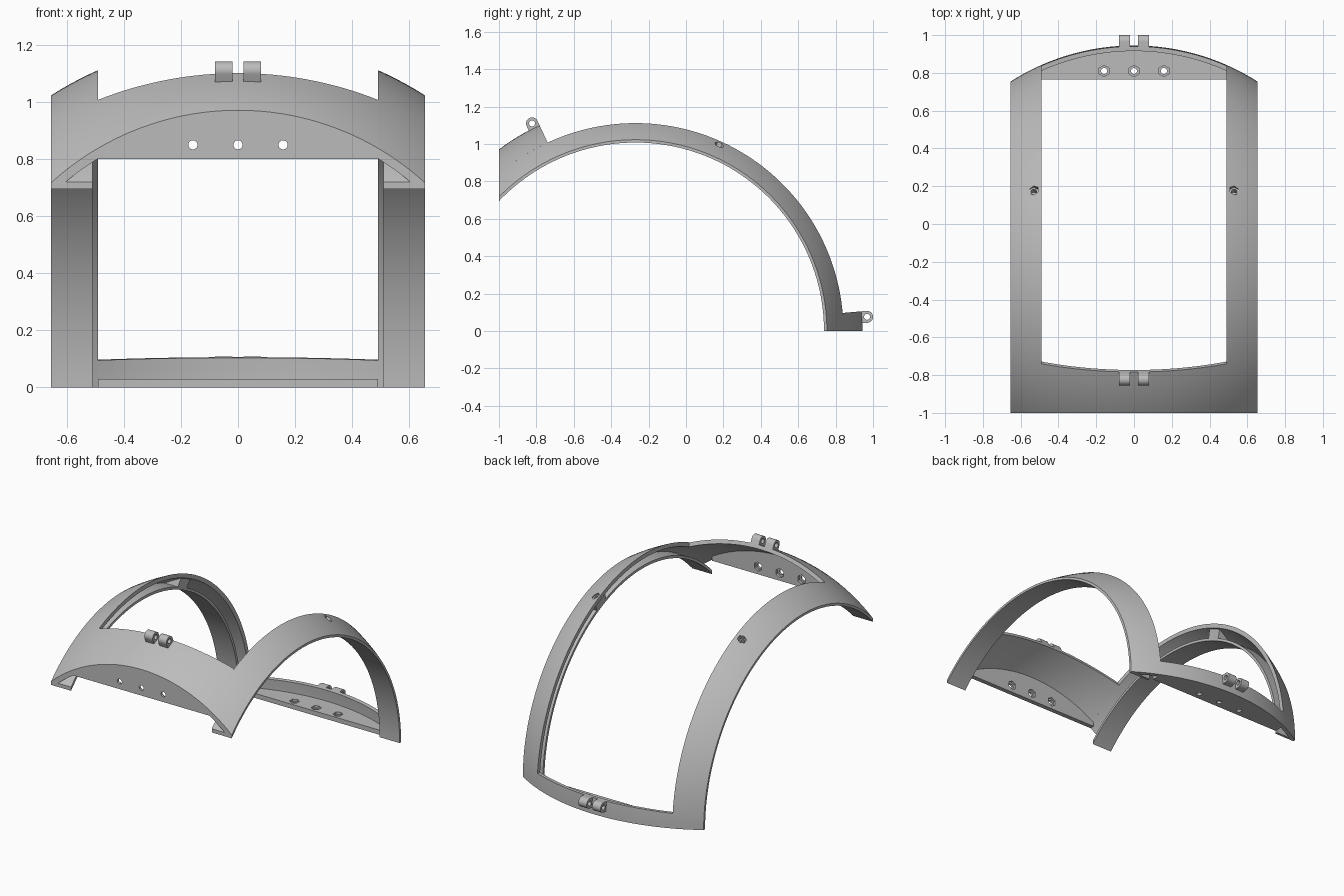
import bpy, bmesh, math
from mathutils import Vector, Matrix

if "Cube" in bpy.data.objects:
    bpy.data.objects.remove(bpy.data.objects["Cube"])

CY = -0.27                 # sphere centre in y (z = 0)
R_OUT, R_IN = 1.215, 1.19  # spherical skin
OPEN, EDGE = 0.49, 0.655   # half widths of opening and frame
FLANGE_IN, FLANGE_OUT = 1.008, 1.025
BACK, FRONT = 5, 115       # angles bounding the opening
BOLT = 65.8

grey = bpy.data.materials.new("Plain grey")
grey.use_nodes = True
grey.diffuse_color = (0.5, 0.5, 0.5, 1)
grey.node_tree.nodes["Principled BSDF"].inputs["Base Color"].default_value = (0.5, 0.5, 0.5, 1)


def finish(name, bm):
    bmesh.ops.recalc_face_normals(bm, faces=bm.faces[:])
    mesh = bpy.data.meshes.new(name)
    bm.to_mesh(mesh)
    bm.free()
    mesh.materials.append(grey)
    ob = bpy.data.objects.new(name, mesh)
    bpy.context.collection.objects.link(ob)
    return ob


def polar(x, r, deg):
    a = math.radians(deg)
    return Vector((x, CY + r * math.cos(a), r * math.sin(a)))


def span(a, b, n):
    return [a + (b - a) * i / n for i in range(n + 1)]


def arc(radius, a, b, n):
    return [(x, math.sqrt(radius ** 2 - x * x)) for x in span(a, b, n)]


def loft(name, rings, trim=False):
    """Skin a row of equal closed outlines and cap the ends."""
    bm = bmesh.new()
    rows = [[bm.verts.new(p) for p in ring] for ring in rings]
    for a, b in zip(rows, rows[1:]):
        for i in range(len(a)):
            j = (i + 1) % len(a)
            bm.faces.new((a[i], a[j], b[j], b[i]))
    bm.faces.new(rows[0])
    bm.faces.new(rows[-1])
    if trim:  # flat front end
        cut = bmesh.ops.bisect_plane(bm, geom=bm.verts[:] + bm.edges[:] + bm.faces[:],
                                     plane_co=(0, -1, 0), plane_no=(0, -1, 0), clear_outer=True)
        edges = [e for e in cut["geom_cut"] if isinstance(e, bmesh.types.BMEdge)]
        bmesh.ops.contextual_create(bm, geom=edges)
    return finish(name, bm)


def sweep(name, profile, start, end, steps, trim=False):
    return loft(name, [[polar(x, r, t) for x, r in profile] for t in span(start, end, steps)], trim)


def drill(ob, holes):
    """Cut cylinders given as (from, to, radius, sides)."""
    for p, q, radius, sides in holes:
        p, q = Vector(p), Vector(q)
        bm = bmesh.new()
        turn = (q - p).to_track_quat('Z', 'Y').to_matrix().to_4x4()
        bmesh.ops.create_cone(bm, cap_ends=True, segments=sides, radius1=radius, radius2=radius,
                              depth=(q - p).length, matrix=Matrix.Translation((p + q) / 2) @ turn)
        cutter = finish("hole_cutter", bm)
        cutter.hide_render = True
        mod = ob.modifiers.new("hole", 'BOOLEAN')
        mod.operation, mod.solver, mod.object = 'DIFFERENCE', 'EXACT', cutter
        bpy.context.view_layer.objects.active = ob
        bpy.ops.object.modifier_apply(modifier=mod.name)
        bpy.data.objects.remove(cutter)


def smooth(ob):
    bpy.ops.object.select_all(action='DESELECT')
    ob.select_set(True)
    bpy.context.view_layer.objects.active = ob
    bpy.ops.object.shade_smooth_by_angle(angle=math.radians(30))


parts = []

# Side bands: open channels with a curved skin and a flat inner flange
corner = math.sqrt(R_IN ** 2 - FLANGE_OUT ** 2)
channel = (arc(R_OUT, OPEN, EDGE, 8) + [(EDGE, FLANGE_IN), (0.51, FLANGE_IN), (0.51, FLANGE_OUT)]
           + arc(R_IN, corner, OPEN, 8))
boss = [(0.51, 1.015), (0.6, 1.015)] + arc(R_IN, 0.6, 0.5, 5)
for side, s in (("left", 1), ("right", -1)):
    band = sweep(side + "_band", [(s * x, r) for x, r in channel], 0, 140, 70, True)
    block = sweep(side + "_bolt_boss", [(s * x, r) for x, r in boss], BOLT - 2.8, BOLT + 2.8, 3)
    x = s * 0.53
    holes = [(polar(x, 1.075, BOLT), polar(x, 1.15, BOLT), 0.026, 6),
             (polar(x, 1.035, BOLT), polar(x, 1.12, BOLT), 0.015, 20)]
    for ob in (band, block):
        drill(ob, holes)
        parts.append(ob)

# Front and back skins between the bands
skin = arc(R_OUT, -OPEN, OPEN, 32) + arc(R_IN, OPEN, -OPEN, 32)
parts.append(sweep("front_skin", skin, FRONT, 140, 12, True))
parts.append(sweep("back_skin", skin, 0, BACK, 3))


# Flat mounting plates with three bolt holes and hex pockets
def plate(name, chord, near, far, hole_at, place):
    rings = []
    for h in (near, far):
        limit = math.sqrt(R_IN ** 2 - h * h)
        rings.append([place(x, d, h) for x, d in
                      [(OPEN, chord), (-OPEN, chord)] + arc(limit, -OPEN, OPEN, 32)])
    ob = loft(name, rings)
    step = far - near
    holes = []
    for x in (-0.158, 0, 0.158):
        holes.append((place(x, hole_at, near - step), place(x, hole_at, far + step), 0.016, 24))
        holes.append((place(x, hole_at, near + step / 2), place(x, hole_at, far + step), 0.03, 6))
    drill(ob, holes)
    parts.append(ob)


plate("front_plate", 0.8, 0.73, 0.70, 0.85, lambda x, d, h: (x, CY - h, d))
plate("back_plate", 1.035, 0, 0.03, 1.08, lambda x, d, h: (x, CY + d, h))

# Hinge lugs, in pairs, flush with the ends of the opening
LUG, PIN = 0.032, 1.24
for end, angle, way in (("front", FRONT, 1), ("back", BACK, -1)):
    a = math.radians(angle)
    out = Vector((0, math.cos(a), math.sin(a)))
    along = Vector((0, -math.sin(a), math.cos(a))) * way
    base = Vector((0, CY, 0))
    shape = [(2 * LUG, 1.195), (0, 1.195)]
    shape += [(LUG - LUG * math.cos(t), PIN + LUG * math.sin(t)) for t in span(0, math.pi, 20)]
    pin = base + along * LUG + out * PIN
    for side, x0 in (("right", -0.08), ("left", 0.02)):
        rings = [[base + along * u + out * v + Vector((x, 0, 0)) for u, v in shape]
                 for x in (x0, x0 + 0.06)]
        lug = loft(f"{end}_{side}_hinge_lug", rings)
        drill(lug, [(pin + Vector((x0 - 0.02, 0, 0)), pin + Vector((x0 + 0.08, 0, 0)), 0.016, 24)])
        parts.append(lug)

for ob in parts:
    smooth(ob)
